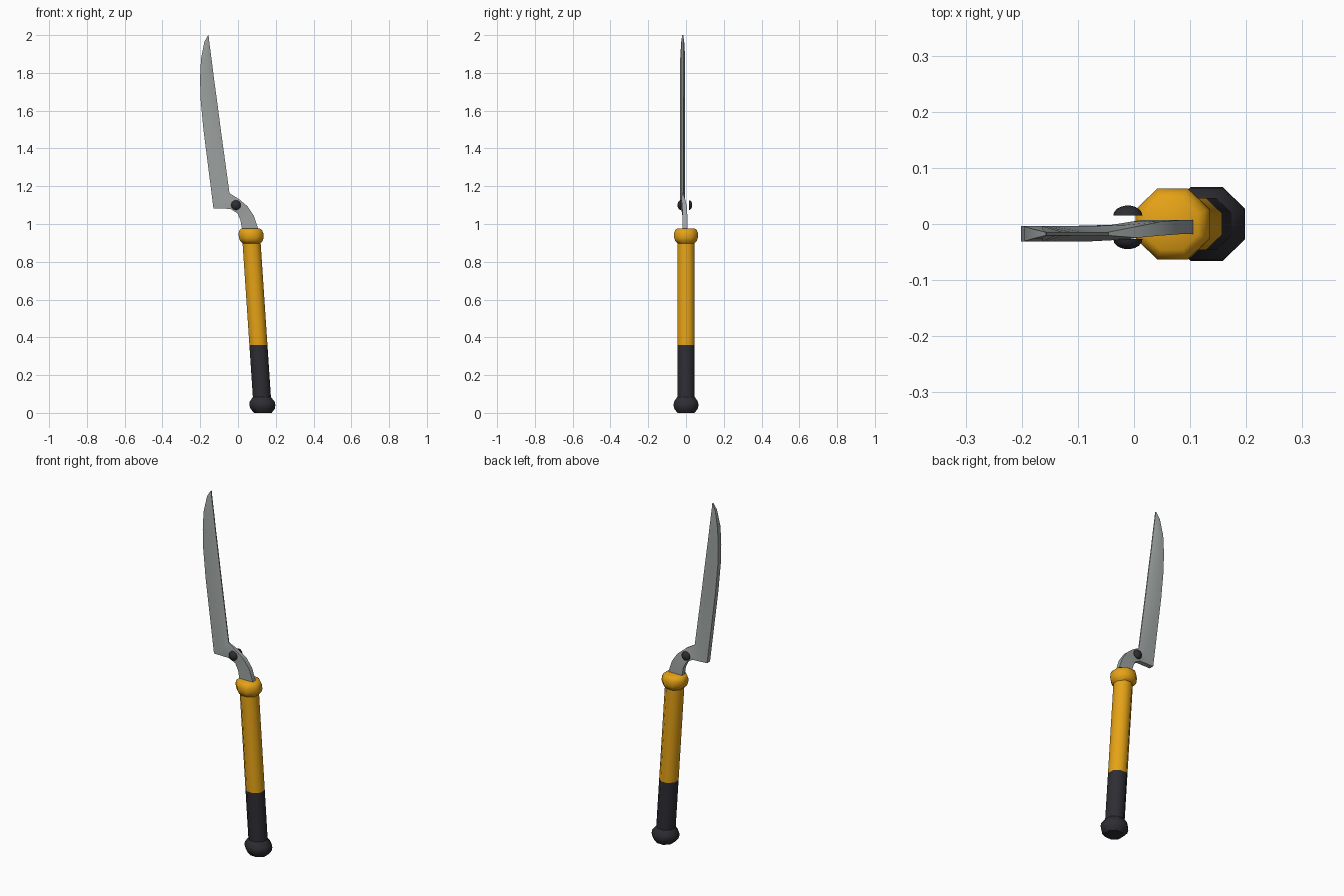
import bpy, bmesh, math

if "Cube" in bpy.data.objects:
    bpy.data.objects.remove(bpy.data.objects["Cube"])

def material(name, rgb):
    m = bpy.data.materials.new(name)
    m.diffuse_color = (*rgb, 1)
    m.use_nodes = True
    m.node_tree.nodes["Principled BSDF"].inputs["Base Color"].default_value = m.diffuse_color
    return m

YELLOW = material("yellow grip", (0.78, 0.36, 0.008))
BLACK = material("black rubber", (0.027, 0.026, 0.033))
STEEL = material("grey steel", (0.34, 0.37, 0.365))

def loft(name, rings, mat, angle=40):
    """Skin a list of equal-length closed rings and cap both ends."""
    bm = bmesh.new()
    rows = [[bm.verts.new(p) for p in ring] for ring in rings]
    n = len(rows[0])
    for a, b in zip(rows, rows[1:]):
        for i in range(n):
            j = (i + 1) % n
            bm.faces.new((a[i], a[j], b[j], b[i]))
    bm.faces.new(rows[0][::-1])
    bm.faces.new(rows[-1])
    bmesh.ops.recalc_face_normals(bm, faces=bm.faces)
    me = bpy.data.meshes.new(name)
    bm.to_mesh(me)
    bm.free()
    me.materials.append(mat)
    ob = bpy.data.objects.new(name, me)
    bpy.context.collection.objects.link(ob)
    bpy.ops.object.select_all(action='DESELECT')
    ob.select_set(True)
    bpy.context.view_layer.objects.active = ob
    bpy.ops.object.shade_smooth_by_angle(angle=math.radians(angle))
    return ob

def octagon(z, apothem):
    """Ring on the leaning handle axis, flat sides facing x and y."""
    cx, r = 0.132 - 0.0667 * z, apothem / math.cos(math.pi / 8)
    return [(cx + 1.04 * r * math.cos((k + .5) * math.pi / 4),
             r * math.sin((k + .5) * math.pi / 4), z) for k in range(8)]

def turned(name, profile, mat):
    return loft(name, [octagon(z, r) for z, r in profile], mat, 50)

# Handle: pommel, lower grip, upper grip, collar
turned("pommel", [(0, .045), (.022, .062), (.04, .066), (.058, .064), (.085, .046)], BLACK)
turned("lower_grip", [(.07, .046), (.36, .046)], BLACK)
turned("upper_grip", [(.36, .046), (.91, .046)], YELLOW)
turned("collar", [(.898, .046), (.912, .058), (.928, .063), (.952, .063), (.968, .057), (.977, .046)], YELLOW)

# Blade and tang: spine x, z, edge x, z, centre y, spine thickness, edge thickness
stations = [
    (.022, .95, .110, .95, -.0055, .025, .025),
    (.020, .98, .105, .98, -.0055, .025, .025),
    (.013, 1.02, .084, 1.044, -.0055, .025, .025),
    (-.003, 1.057, .050, 1.094, -.008, .025, .025),
    (-.040, 1.080, .005, 1.132, -.0145, .026, .020),
    (-.130, 1.083, -.045, 1.163, -.0175, .027, .006),
    (-.183, 1.50, -.091, 1.50, -.0175, .027, .006),
    (-.198, 1.66, -.112, 1.66, -.0175, .027, .006),
    (-.201, 1.77, -.127, 1.77, -.0175, .027, .006),
    (-.196, 1.873, -.140, 1.873, -.0175, .027, .006),
    (-.178, 1.965, -.152, 1.965, -.0175, .016, .006),
    (-.158, 2.0, -.156, 2.0, -.0175, .006, .006),
]

def blade_ring(sx, sz, ex, ez, y, ts, te):
    t = 0.6   # ridge position where the sharpening bevel starts
    rx, rz = sx + (ex - sx) * t, sz + (ez - sz) * t
    return [(sx, y - ts / 2, sz), (rx, y - ts / 2, rz), (ex, y - te / 2, ez),
            (ex, y + te / 2, ez), (rx, y + ts / 2, rz), (sx, y + ts / 2, sz)]

loft("blade", [blade_ring(*s) for s in stations], STEEL, 30)

# Pivot bolt heads: one dome on each side
def dome(name, y0, direction):
    rings = []
    for k in range(5):
        a = k * math.radians(80) / 4
        r, y = .026 * math.cos(a), y0 + direction * .018 * math.sin(a)
        rings.append([(-.011 + r * math.cos(i * math.pi / 6), y,
                       1.1 + r * math.sin(i * math.pi / 6)) for i in range(12)])
    loft(name, rings, BLACK, 50)

dome("front_bolt_head", -.027, -1)
dome("back_bolt_head", .015, 1)
